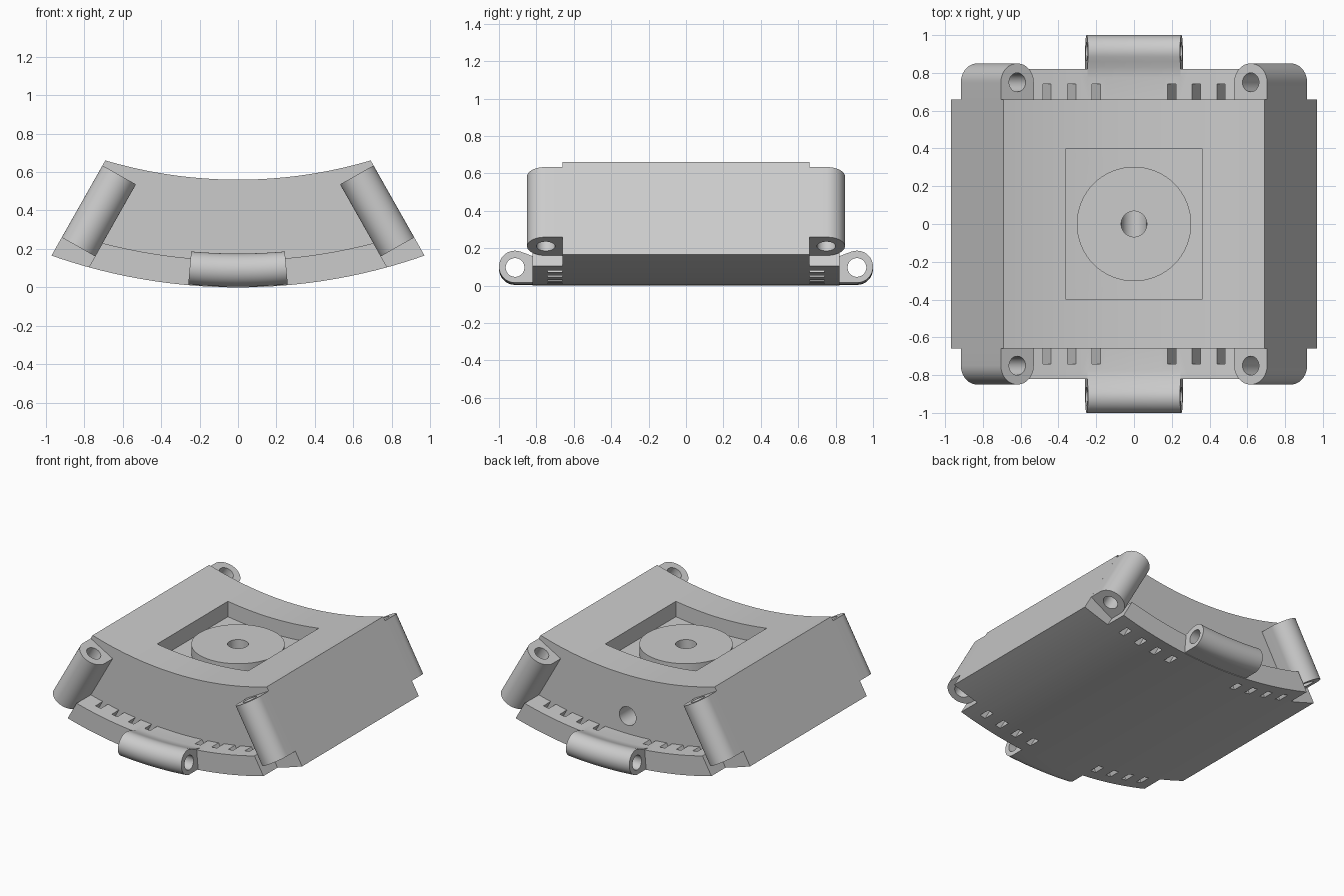
import bpy, bmesh, math
from mathutils import Vector, Matrix

if "Cube" in bpy.data.objects:
    bpy.data.objects.remove(bpy.data.objects["Cube"], do_unlink=True)

grey = bpy.data.materials.new("plain grey")
grey.use_nodes = True
GREY = (0.6, 0.6, 0.6, 1)
grey.diffuse_color = GREY
grey.node_tree.nodes["Principled BSDF"].inputs["Base Color"].default_value = GREY

R_OUT, R_IN, R_MID = 2.93, 2.43, 2.8       # radii of the curved shells
SIDE_TOP = Vector((0.69, 0, 0.66))
SIDE_LOW = Vector((0.97, 0, 0.165))
DOWN = (SIDE_LOW - SIDE_TOP).normalized()  # slope of the side walls
INWARD = Vector((DOWN.z, 0, -DOWN.x))


def loft(name, rings):
    """Solid through matching rings of points, capped at both ends."""
    bm = bmesh.new()
    loops = [[bm.verts.new(p) for p in ring] for ring in rings]
    n = len(loops[0])
    for a, b in zip(loops, loops[1:]):
        for i in range(n):
            j = (i + 1) % n
            bm.faces.new((a[i], a[j], b[j], b[i]))
    bm.faces.new(loops[0])
    bm.faces.new(loops[-1])
    bmesh.ops.recalc_face_normals(bm, faces=bm.faces)
    mesh = bpy.data.meshes.new(name)
    bm.to_mesh(mesh)
    bm.free()
    mesh.materials.append(grey)
    obj = bpy.data.objects.new(name, mesh)
    bpy.context.collection.objects.link(obj)
    return obj


def slab(name, outline, y0, y1):
    """Front outline (x, z) extruded from y0 to y1."""
    return loft(name, [[(x, y, z) for x, z in outline] for y in (y0, y1)])


def rod(name, start, end, radius, sides=48):
    start, end = Vector(start), Vector(end)
    turn = (end - start).to_track_quat("Z", "Y")
    ring = [turn @ Vector((radius * math.cos(a), radius * math.sin(a), 0))
            for a in (math.tau * i / sides for i in range(sides))]
    return loft(name, [[p + c for p in ring] for c in (start, end)])


def arc(half, base, radius, steps=40):
    xs = [half * (2 * i / steps - 1) for i in range(steps + 1)]
    return [(x, base + radius - math.sqrt(radius ** 2 - x * x)) for x in xs]


def combine(target, tool, operation):
    """Apply a boolean and remove the tool."""
    mod = target.modifiers.new(operation.lower(), "BOOLEAN")
    mod.operation, mod.object, mod.solver = operation, tool, "EXACT"
    bpy.context.view_layer.objects.active = target
    bpy.ops.object.modifier_apply(modifier=mod.name)
    bpy.data.objects.remove(tool, do_unlink=True)


def flat(v):
    return (v.x, v.z)


# Curved main block
bottom = arc(0.97, 0, R_OUT)
housing = slab("housing", bottom + arc(0.69, 0.56, R_IN)[::-1], -0.66, 0.66)

# Thin flange under the block, trimmed by the sloping ears
flange = slab("flange", bottom + arc(0.97, 0.14, R_MID)[::-1], -0.82, 0.82)
for s in (-1, 1):
    a, b = (SIDE_TOP + INWARD * 0.199 + DOWN * t for t in (-0.3, 1.2))
    corners = [flat(p) for p in (a, b, b - INWARD, a - INWARD)]
    combine(flange, slab("trim", [(s * x, z) for x, z in corners], -1, 1), "DIFFERENCE")

# Slanted vent slots
for s in (-1, 1):
    for x in (0.2, 0.33, 0.46, 0.59):
        top = Vector((x, 0, 0.14 + x * x / (2 * R_MID)))
        half = Vector((0.023, 0, 0))
        a, b = top - DOWN * 0.04, top + DOWN * 0.3
        corners = [flat(p) for p in (a - half, a + half, b + half, b - half)]
        for y0, y1 in ((-0.74, -0.6), (0.6, 0.74)):
            combine(flange, slab("slot", [(s * u, z) for u, z in corners], y0, y1), "DIFFERENCE")
combine(housing, flange, "UNION")

# Sloping corner ears with through holes
for sx in (-1, 1):
    for sy in (-1, 1):
        def place(u, y, t):
            p = SIDE_TOP + INWARD * u + DOWN * t
            return Vector((sx * p.x, sy * y, p.z))
        turns = [math.pi * i / 24 for i in range(25)]
        shape = [(0.2, 0.6)] + [(0.1 + 0.1 * math.cos(a), 0.75 + 0.1 * math.sin(a))
                                for a in turns] + [(0, 0.6)]
        combine(housing, loft("ear", [[place(u, y, t) for u, y in shape]
                                      for t in (0.03, 0.46)]), "UNION")
        combine(housing, rod("ear_hole", place(0.1, 0.75, -0.1),
                             place(0.1, 0.75, 0.6), 0.05), "DIFFERENCE")

# Curved hinge lugs at front and back
angles = [math.radians(-90 + 200 * i / 24) for i in range(25)]
profile = [(0.914 + 0.086 * math.cos(a), 0.09 + 0.086 * math.sin(a)) for a in angles]
profile += [(0.86, 0.162), (0.83, 0.15), (0.8, 0.143), (0.76, 0.138), (0.76, 0.004)]
for sy in (-1, 1):
    rings = []
    for i in range(13):
        turn = Matrix.Rotation(0.0885 * (i / 6 - 1), 3, "Y")
        pivot = Vector((0, 0, R_OUT))
        rings.append([pivot + turn @ (Vector((0, sy * y, z)) - pivot) for y, z in profile])
    combine(housing, loft("lug", rings), "UNION")
    combine(housing, rod("lug_hole", (-0.5, sy * 0.914, 0.097),
                         (0.5, sy * 0.914, 0.097), 0.05), "DIFFERENCE")

# Recess in the top with a round boss, bored through to the back
recess = arc(0.36, 0.45, R_IN, 16) + [(0.36, 0.8), (-0.36, 0.8)]
combine(housing, slab("recess", recess, -0.4, 0.4), "DIFFERENCE")
combine(housing, rod("boss", (0, 0, 0.4), (0, 0, 0.53), 0.303, 64), "UNION")
combine(housing, rod("bore", (0, 0, 0.266), (0, 0, 0.7), 0.068), "DIFFERENCE")
combine(housing, rod("back_port", (0, -0.068, 0.266), (0, 0.8, 0.266), 0.066), "DIFFERENCE")

# Merge coplanar pieces, then shade
bm = bmesh.new()
bm.from_mesh(housing.data)
bmesh.ops.remove_doubles(bm, verts=bm.verts, dist=0.0002)
bmesh.ops.dissolve_limit(bm, angle_limit=math.radians(0.1), verts=bm.verts, edges=bm.edges)
bm.to_mesh(housing.data)
bm.free()
bpy.ops.object.select_all(action="DESELECT")
housing.select_set(True)
bpy.context.view_layer.objects.active = housing
bpy.ops.object.shade_smooth_by_angle(angle=math.radians(20))
